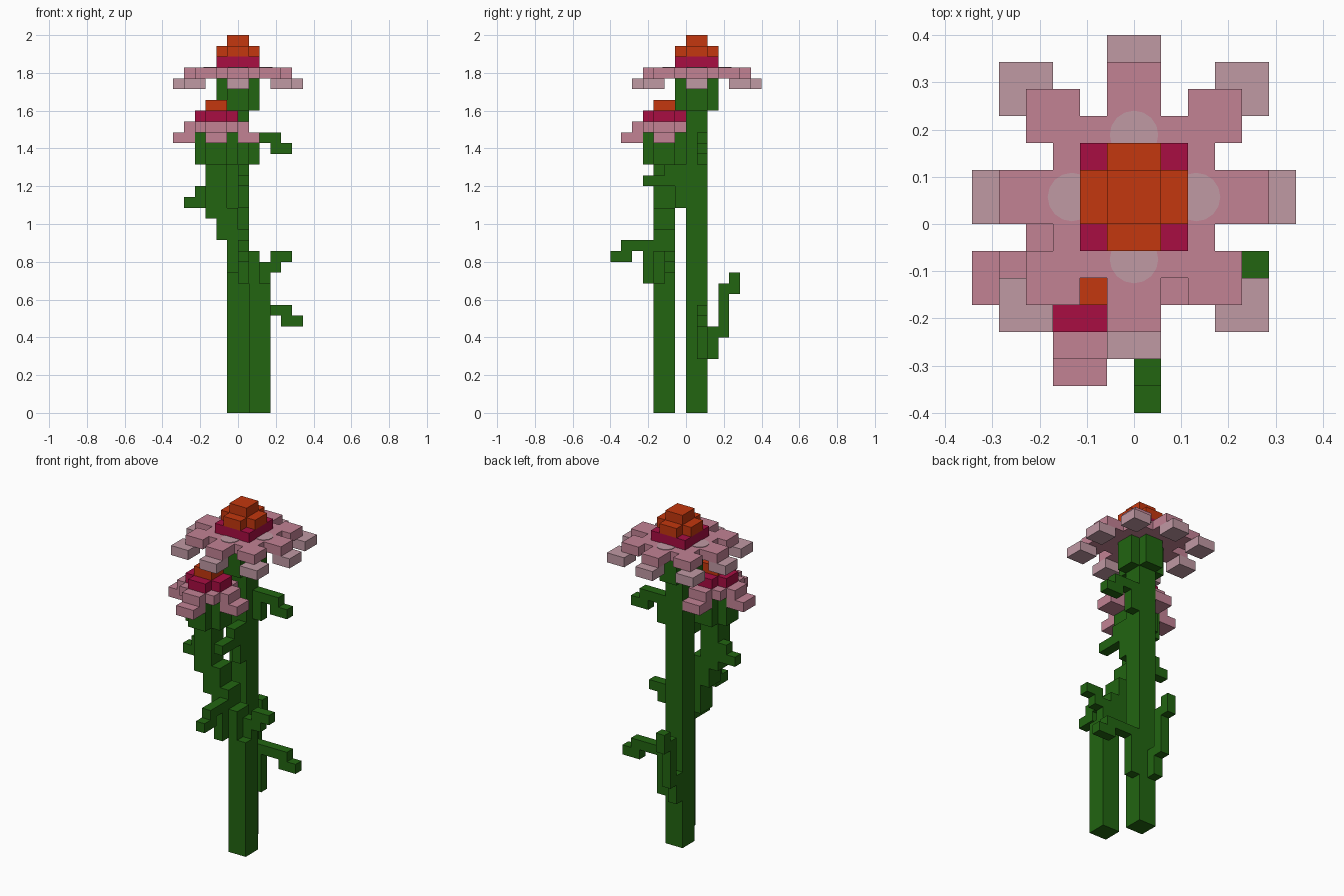
import bpy, bmesh, math
from mathutils import Matrix

if "Cube" in bpy.data.objects:
    bpy.data.objects.remove(bpy.data.objects["Cube"])

U = 2 / 35  # edge of one block


def material(name, rgb):
    m = bpy.data.materials.new(name)
    m.use_nodes = True
    m.diffuse_color = (*rgb, 1)
    m.node_tree.nodes["Principled BSDF"].inputs["Base Color"].default_value = (*rgb, 1)
    return m


GREEN = material("leaf green", (0.016, 0.130, 0.0056))
ORANGE = material("orange", (0.546, 0.038, 0.0044))
CRIMSON = material("crimson", (0.392, 0.004, 0.0545))
PINK = material("pink", (0.539, 0.223, 0.296))
PALE = material("pale pink", (0.527, 0.319, 0.371))


def finish(name, bm, mat):
    me = bpy.data.meshes.new(name)
    bm.to_mesh(me)
    bm.free()
    me.materials.append(mat)
    ob = bpy.data.objects.new(name, me)
    bpy.context.collection.objects.link(ob)
    return ob


def blocks(name, mat, *boxes):
    """One object from boxes given as x0, x1, y0, y1, z0, z1 in block units."""
    bm = bmesh.new()
    for x0, x1, y0, y1, z0, z1 in boxes:
        centre = Matrix.Translation(((x0 + x1) / 2 * U, (y0 + y1) / 2 * U, (z0 + z1) / 2 * U))
        size = Matrix.Diagonal(((x1 - x0) * U, (y1 - y0) * U, (z1 - z0) * U, 1))
        bmesh.ops.create_cube(bm, size=1, matrix=centre @ size)
    return finish(name, bm, mat)


def square(cx, cy, r, z0, z1):
    return (cx - r, cx + r, cy - r, cy + r, z0, z1)


def plus(cx, cy, r, z0, z1):
    """Two crossed bars, two blocks wide, reaching r from the centre."""
    return [(cx - r, cx + r, cy - 1, cy + 1, z0, z1),
            (cx - 1, cx + 1, cy - r, cy + r, z0, z1)]


CARDINAL = [(1, 0), (-1, 0), (0, 1), (0, -1)]
DIAGONAL = [(1, 1), (-1, 1), (1, -1), (-1, -1)]

# Tall stem and stepped short stem
blocks("tall_stem", GREEN, (-1, 1, 0, 2, 0, 31))
blocks("short_stem", GREEN,
       (1, 3, -3, -1, 0, 12), (0, 2, -3, -1, 12, 15), (-1, 1, -3, -1, 13, 17),
       (-2, 0, -3, -1, 16, 19), (-3, -1, -3, -1, 18, 23))

# Large flower, centred on the tall stem
X, Y = 0, 1
blocks("large_sepals", GREEN, *plus(X, Y, 2, 28, 31))
blocks("large_petals", PINK, square(X, Y, 3, 31, 32), *plus(X, Y, 5, 31, 32),
       *[square(X + 3 * a, Y + 3 * b, 1, 31, 32) for a, b in DIAGONAL])
blocks("large_petal_tips", PALE,
       *[square(X + 5 * a, Y + 5 * b, 1, 30, 31) for a, b in CARDINAL],
       *[square(X + 4 * a, Y + 4 * b, 1, 30, 31) for a, b in DIAGONAL])
blocks("large_crimson_ring", CRIMSON, square(X, Y, 2, 32, 33))
blocks("large_orange_heart", ORANGE, *plus(X, Y, 2, 33, 34), square(X, Y, 1, 34, 35))

# Pale rounded patches on the petals around the ring
bm = bmesh.new()
for a, b in CARDINAL:
    place = Matrix.Translation(((X + 2.3 * a) * U, (Y + 2.3 * b) * U, 32 * U + 0.001))
    bmesh.ops.create_cone(bm, cap_ends=True, segments=16, radius1=0.9 * U, radius2=0.9 * U,
                          depth=0.004, matrix=place)
finish("petal_patches", bm, PALE)

# Small flower, centred on the short stem
X, Y = -2, -2
blocks("small_sepals", GREEN, *plus(X, Y, 2, 23, 26))
blocks("small_petals", PINK, square(X, Y, 2, 26, 27), *plus(X, Y, 3, 26, 27),
       *[square(X + 3 * a, Y + 3 * b, 1, 25, 26) for a, b in CARDINAL])
blocks("small_crimson_ring", CRIMSON, *plus(X, Y, 2, 27, 28))
blocks("small_orange_heart", ORANGE, square(X, Y, 1, 28, 29))

# Leaves on the tall stem
blocks("low_left_leaf", GREEN,
       (1, 2, 1, 2, 5, 10), (2, 5, 1, 2, 9, 10), (4, 6, 1, 2, 8, 9))
blocks("back_leaf", GREEN,
       (-1, 0, 2, 3, 5, 8), (-1, 0, 3, 4, 7, 12), (-1, 0, 4, 5, 11, 13))
blocks("high_left_leaf", GREEN,
       (1, 2, 1, 2, 23, 26), (2, 4, 1, 2, 25, 26), (3, 5, 1, 2, 24, 25))
blocks("middle_front_leaf", GREEN,
       (0, 1, -1, 0, 19, 23), (0, 1, -2, -1, 21, 23), (0, 1, -4, -2, 21, 22))

# Leaves on the short stem
blocks("front_leaf", GREEN,
       (0, 1, -4, -3, 12, 16), (0, 1, -6, -3, 15, 16), (0, 1, -7, -5, 14, 15))
blocks("left_leaf", GREEN,
       (2, 3, -2, -1, 12, 14), (3, 4, -2, -1, 13, 15), (4, 5, -2, -1, 14, 15))
blocks("right_leaf", GREEN,
       (-4, -3, -2, -1, 19, 21), (-5, -4, -2, -1, 19, 20))
